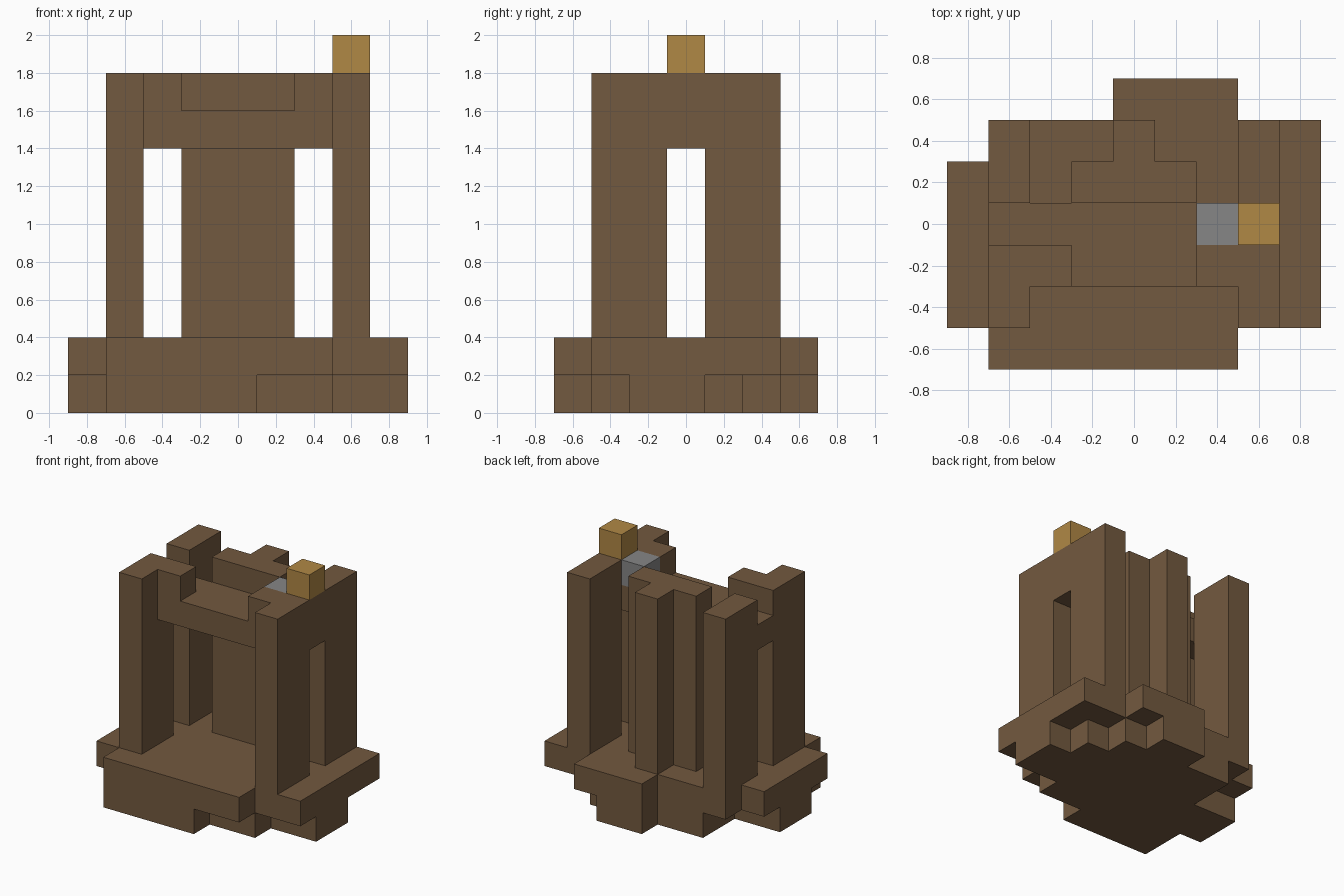
import bpy
import bmesh
from mathutils import Vector

CELL = 0.2
ORIGIN = Vector((-0.9, -0.7, 0.0))

cube = bpy.data.objects.get("Cube")
if cube:
    bpy.data.objects.remove(cube, do_unlink=True)


def material(name, rgb):
    mat = bpy.data.materials.new(name)
    mat.use_nodes = True
    color = (*rgb, 1.0)
    mat.diffuse_color = color
    bsdf = next(n for n in mat.node_tree.nodes if n.type == 'BSDF_PRINCIPLED')
    bsdf.inputs["Base Color"].default_value = color
    bsdf.inputs["Roughness"].default_value = 0.9
    return mat


brown = material("brown wood", (0.171, 0.100, 0.050))
gold = material("gold", (0.434, 0.246, 0.060))
grey = material("grey stone", (0.238, 0.238, 0.238))


def box(xs, ys, zs):
    """Set of grid cells in inclusive (first, last) ranges."""
    span = lambda r: range(r[0], r[1] + 1)
    return {(x, y, z) for x in span(xs) for y in span(ys) for z in span(zs)}


def layer(rows, z):
    """One flat layer: an x range for each row, from front to back."""
    return set().union(*(box(r, (y, y), (z, z)) for y, r in enumerate(rows)))


def build(name, cells, mat):
    """Closed mesh around the cells, with flush faces merged."""
    bm = bmesh.new()
    corners = {}

    def vert(p):
        key = tuple(p)
        if key not in corners:
            corners[key] = bm.verts.new(ORIGIN + Vector(key) * CELL)
        return corners[key]

    for cell in cells:
        for axis in range(3):
            for side in (0, 1):
                near = list(cell)
                near[axis] += 2 * side - 1
                if tuple(near) in cells:
                    continue
                u, v = (axis + 1) % 3, (axis + 2) % 3
                quad = []
                for du, dv in ((0, 0), (1, 0), (1, 1), (0, 1)):
                    p = list(cell)
                    p[axis] += side
                    p[u] += du
                    p[v] += dv
                    quad.append(vert(p))
                bm.faces.new(quad if side else quad[::-1])
    bmesh.ops.dissolve_limit(bm, angle_limit=0.01, verts=bm.verts[:], edges=bm.edges[:])
    mesh = bpy.data.meshes.new(name)
    bm.to_mesh(mesh)
    bm.free()
    mesh.materials.append(mat)
    obj = bpy.data.objects.new(name, mesh)
    bpy.context.collection.objects.link(obj)


# Stepped foundation and the wider floor above it
build("foundation", layer([(1, 4), (1, 6), (0, 8), (0, 8), (2, 7), (2, 6), (4, 5)], 0), brown)
build("floor", layer([(1, 6), (0, 8), (0, 8), (0, 8), (0, 8), (1, 8), (4, 6)], 1), brown)

# Side walls: two posts each, joined above the opening
for name, x, top in (("left_wall", 7, 8), ("right_wall", 1, 7)):
    posts = box((x, x), (1, 2), (2, 8)) | box((x, x), (4, 5), (2, 8))
    build(name, posts | box((x, x), (3, 3), (7, top)), brown)

# Roof slab with a raised block at each front end
roof = box((2, 6), (2, 3), (7, 7))
for x in (2, 6):
    roof |= box((x, x), (2, 2), (8, 8))
build("roof", roof, brown)

# Back panel with a central pilaster
build("back_panel", box((3, 5), (4, 4), (2, 8)) | box((4, 4), (5, 5), (2, 8)), brown)

# Coloured blocks on top
build("grey_block", box((6, 6), (3, 3), (8, 8)), grey)
build("gold_block", box((7, 7), (3, 3), (9, 9)), gold)
